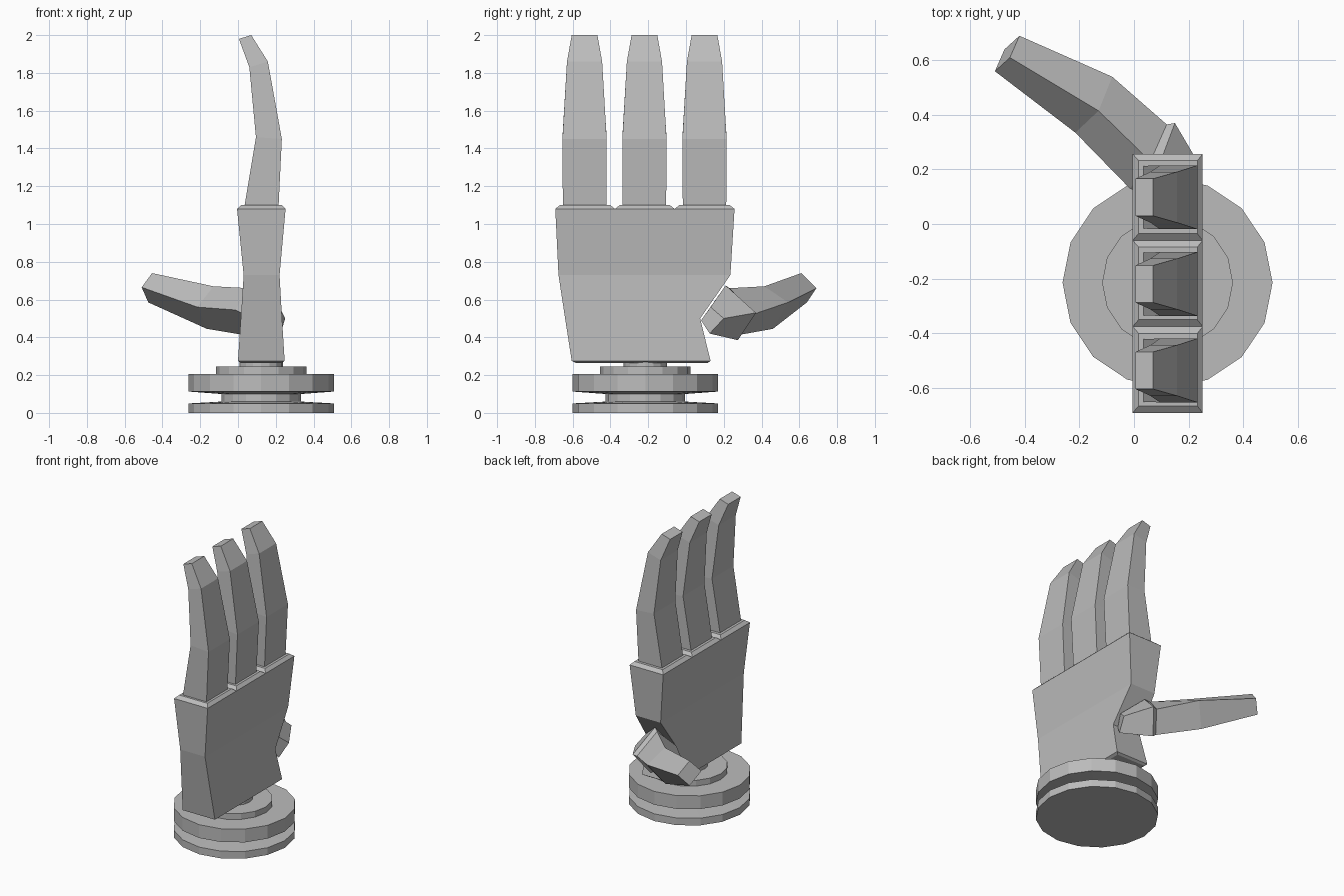
import bpy
import bmesh
import math

cube = bpy.data.objects.get("Cube")
if cube:
    bpy.data.objects.remove(cube, do_unlink=True)

grey = bpy.data.materials.new("plain_grey")
grey.use_nodes = True
GREY = (0.5, 0.5, 0.5, 1)
grey.diffuse_color = GREY
grey.node_tree.nodes["Principled BSDF"].inputs["Base Color"].default_value = GREY


def loft(name, rings):
    """Skin a stack of equal rings and cap both ends."""
    bm = bmesh.new()
    loops = [[bm.verts.new(p) for p in ring] for ring in rings]
    n = len(loops[0])
    for a, b in zip(loops, loops[1:]):
        for i in range(n):
            j = (i + 1) % n
            bm.faces.new((a[i], a[j], b[j], b[i]))
    bm.faces.new(loops[0][::-1])
    bm.faces.new(loops[-1])
    bmesh.ops.recalc_face_normals(bm, faces=bm.faces)
    mesh = bpy.data.meshes.new(name)
    bm.to_mesh(mesh)
    bm.free()
    mesh.materials.append(grey)
    obj = bpy.data.objects.new(name, mesh)
    bpy.context.collection.objects.link(obj)
    return obj


def rect(x0, x1, y0, y1, z):
    return [(x0, y0, z), (x1, y0, z), (x1, y1, z), (x0, y1, z)]


def circle(r, z, sides=16):
    steps = [math.tau * i / sides for i in range(sides)]
    return [(0.123 + r * math.cos(a), -0.215 + r * math.sin(a), z) for a in steps]


# Turned wrist stand: two discs around a spool, a step and a neck
stand = [(0.385, 0), (0.385, 0.05), (0.21, 0.06), (0.21, 0.1), (0.385, 0.113),
         (0.385, 0.205), (0.24, 0.205), (0.24, 0.245), (0.115, 0.245), (0.115, 0.27)]
loft("wrist_stand", [circle(r, z) for r, z in stand])

# Palm with a waist and a notch for the thumb
loft("palm", [
    rect(0.015, 0.23, -0.585, 0.115, 0.265),
    rect(0, 0.247, -0.605, 0.13, 0.275),
    rect(0.015, 0.233, -0.64, 0.075, 0.5),
    rect(0.03, 0.22, -0.675, 0.235, 0.73),
    rect(-0.005, 0.252, -0.692, 0.257, 1.08),
])

# Fingers, each on a chamfered knuckle pad
pads = [(-0.692, -0.376), (-0.376, -0.06), (-0.06, 0.257)]
for label, (y0, y1), c in zip(("outer", "middle", "inner"), pads, (-0.537, -0.22, 0.098)):
    loft(label + "_knuckle", [
        rect(-0.005, 0.252, y0, y1, 1.08),
        rect(0.017, 0.232, y0 + 0.025, y1 - 0.025, 1.1),
    ])
    # front x, front z, back x, back z, half width
    profile = [(0.035, 1.1, 0.215, 1.1, 0.115), (0.095, 1.46, 0.232, 1.45, 0.117),
               (0.06, 1.83, 0.158, 1.86, 0.093), (0.005, 1.98, 0.07, 2.0, 0.068)]
    loft(label + "_finger", [
        [(xf, c - w, zf), (xb, c - w, zb), (xb, c + w, zb), (xf, c + w, zf)]
        for xf, zf, xb, zb, w in profile
    ])

# Thumb, from its tapered root inside the notch to the tip
loft("thumb", [
    [(0.22, 0.13, 0.56), (0.25, 0.2, 0.5), (0.225, 0.125, 0.42), (0.2, 0.08, 0.49)],
    [(0.09, 0.21, 0.675), (0.15, 0.37, 0.53), (0.075, 0.275, 0.385), (0.015, 0.115, 0.53)],
    [(0.06, 0.23, 0.66), (0.12, 0.365, 0.525), (0.045, 0.265, 0.41), (-0.015, 0.13, 0.545)],
    [(-0.13, 0.415, 0.67), (-0.08, 0.54, 0.585), (-0.165, 0.46, 0.445), (-0.215, 0.335, 0.56)],
    [(-0.455, 0.61, 0.74), (-0.42, 0.69, 0.66), (-0.475, 0.64, 0.585), (-0.51, 0.56, 0.665)],
])
